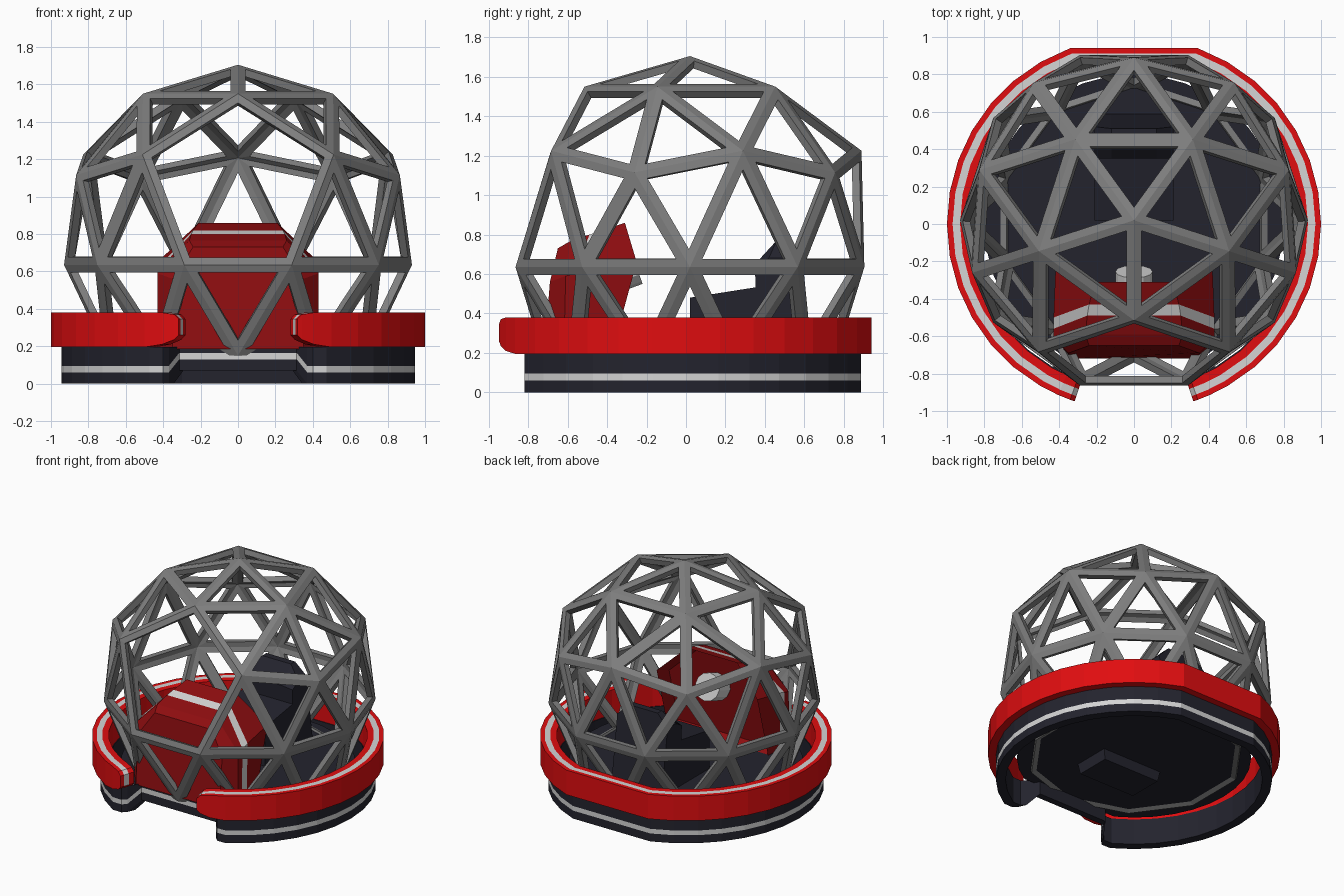
import bpy, bmesh, math
from mathutils import Vector

if "Cube" in bpy.data.objects:
    bpy.data.objects.remove(bpy.data.objects["Cube"])


def material(name, rgb):
    m = bpy.data.materials.new(name)
    m.diffuse_color = (*rgb, 1)
    m.use_nodes = True
    m.node_tree.nodes["Principled BSDF"].inputs["Base Color"].default_value = m.diffuse_color
    return m


RED = material("bright red", (0.75, 0.004, 0.005))
DARK_RED = material("dark red", (0.27, 0.004, 0.005))
NAVY = material("dark navy", (0.017, 0.017, 0.027))
WHITE = material("off white", (0.66, 0.66, 0.66))
GREY = material("frame grey", (0.21, 0.21, 0.21))


def finish(bm, name, mats):
    bmesh.ops.recalc_face_normals(bm, faces=bm.faces)
    me = bpy.data.meshes.new(name)
    bm.to_mesh(me)
    bm.free()
    for m in mats:
        me.materials.append(m)
    ob = bpy.data.objects.new(name, me)
    bpy.context.collection.objects.link(ob)
    return ob


def loft(sections, cyclic=False, cap=True, paint=lambda i, j: 0):
    """Skin a row of closed sections; paint(section, side) picks the material."""
    bm = bmesh.new()
    rows = [[bm.verts.new(p) for p in s] for s in sections]
    n, k = len(rows), len(rows[0])
    for i in range(n if cyclic else n - 1):
        a, b = rows[i], rows[(i + 1) % n]
        for j in range(k):
            f = bm.faces.new((a[j], a[(j + 1) % k], b[(j + 1) % k], b[j]))
            f.material_index = paint(i, j)
    if cap and not cyclic:
        bm.faces.new(rows[0])
        bm.faces.new(rows[-1])
    return bm


def polar(r, deg, z=0.0, cy=0.0):
    a = math.radians(deg)
    return Vector((r * math.cos(a), cy + r * math.sin(a), z))


# Bumper: an open ring with flat back, white piping on top and over both ends
arc = list(range(-60, 71, 10))
ends = [(-71.5, 0.26, 0.345), (-70, 0.235, 0.37), (-66, 0.21, 0.38)]
path = ends + [(a, 0.195, 0.38) for a in arc]
path += [(180 - a, b, t) for a, b, t in reversed(path)]
radii = [0.885, 0.93, 0.97, 1.0]
secs = [[polar(r, a, b) for r in radii] + [polar(r, a, t) for r in reversed(radii)]
        for a, b, t in path]
bm = loft(secs, cap=False, paint=lambda i, j: 1 if j == 5 else 0)
bm.verts.ensure_lookup_table()
for start in (0, 8 * (len(secs) - 1)):
    for c in range(3):
        v = [bm.verts[start + q] for q in (c, c + 1, 6 - c, 7 - c)]
        bm.faces.new(v).material_index = 1 if c == 1 else 0
finish(bm, "bumper", [RED, WHITE])

# Base skirt: closed ring, recessed and raised at the front, with a white stripe
half = [(0.314, -0.70, 0.07), (0.37, -0.79, 0.0), (0.40, -0.82, 0.0)]
half += [(*polar(0.945, a).xy, 0.0) for a in arc]
outline = half + [(-x, y, s) for x, y, s in reversed(half)]
secs = []
for x, y, s in outline:
    secs.append([(x, y, s), (x, y, 0.06 + s), (x, y, 0.095 + s), (x, y, 0.195),
                 (x * 0.93, y * 0.93, 0.195), (x * 0.93, y * 0.93, s)])
finish(loft(secs, cyclic=True, paint=lambda i, j: 1 if j == 1 else 0),
       "base_skirt", [NAVY, WHITE])

# Floor plate, cut straight at the front
rim = [polar(0.80, a) for a in range(0, 360, 10)]
secs = [[(p.x, max(p.y, -0.69), z) for p in rim] for z in (0.165, 0.19)]
finish(loft(secs), "floor", [NAVY])

# Box under the floor
secs = [[(x * w, -0.16 + y * w, z) for x, y in ((-.25, -.14), (.25, -.14), (.25, .14), (-.25, .14))]
        for z, w in ((0.09, 0.94), (0.17, 1.0))]
finish(loft(secs), "underfloor_box", [NAVY])

# Dome frame: geodesic rings, front left open as a pentagon
CY = 0.02
bm = bmesh.new()


def ring(r, z, start, n):
    return [bm.verts.new(polar(r, start + 360 / n * i, z, CY)) for i in range(n)]


apex = bm.verts.new((0, CY, 1.705))
R = ring(0.535, 1.55, -90, 5)
A = ring(0.91, 1.115, -90, 5)
B = ring(0.87, 1.225, -54, 5)
E = ring(0.93, 0.635, -72, 10)
L = ring(0.735, 0.15, -90, 10)
tris = []
for k in range(5):
    n = (k + 1) % 5
    tris += [(apex, R[k], R[n]), (R[k], A[k], B[k]), (R[k], B[k], R[n]),
             (R[n], B[k], A[n]), (A[k], E[2 * k - 1], E[2 * k]), (A[k], E[2 * k], B[k]),
             (B[k], E[2 * k], E[2 * k + 1]), (B[k], E[2 * k + 1], A[n])]
for j in range(10):
    tris += [(E[j - 1], L[j], E[j]), (E[j], L[j], L[(j + 1) % 10])]
for t in tris:
    if A[0] not in t:
        bm.faces.new(t)
bm.faces.new((R[0], B[4], E[9], E[0], B[0]))
bottom = bm.faces.new(L)
bm.verts.remove(A[0])
bmesh.ops.recalc_face_normals(bm, faces=bm.faces)
bmesh.ops.delete(bm, geom=[bottom], context='FACES_ONLY')
panes = list(bm.faces)
bmesh.ops.inset_individual(bm, faces=panes, thickness=0.042, use_even_offset=True)
bmesh.ops.delete(bm, geom=panes, context='FACES')
dome = finish(bm, "dome_frame", [GREY])
mod = dome.modifiers.new("thickness", 'SOLIDIFY')
mod.thickness = 0.04
mod.offset = -1

# Console hood: (bottom y, shoulder y, top y, side x, shoulder z, top x, top z)
stations = [(-0.72, -0.69, -0.65, 0.35, 0.56, 0.24, 0.73),
            (-0.62, -0.61, -0.59, 0.43, 0.59, 0.26, 0.765),
            (-0.57, -0.56, -0.49, 0.43, 0.60, 0.25, 0.80),
            (-0.51, -0.50, -0.43, 0.43, 0.62, 0.24, 0.82),
            (-0.38, -0.25, -0.31, 0.42, 0.66, 0.21, 0.86)]
secs = []
for yb, ys, yt, x, zs, xt, zt in stations:
    right = [(x, yb, 0.185), (x, ys, zs), (xt, yt, zt)]
    secs.append(right + [(-a, b, c) for a, b, c in reversed(right)])
bm = loft(secs, paint=lambda i, j: 1 if i == 2 and j != 5 else 0)
bmesh.ops.recalc_face_normals(bm, faces=bm.faces)
bm.faces.ensure_lookup_table()
rear = bm.faces[-1]
bmesh.ops.inset_region(bm, faces=[rear], thickness=0.05)
bmesh.ops.translate(bm, verts=rear.verts, vec=(0, -0.08, 0))
finish(bm, "console", [DARK_RED, WHITE])

# Round control dial on the console
bm = bmesh.new()
bmesh.ops.create_cone(bm, cap_ends=True, segments=12, radius1=0.10, radius2=0.10, depth=0.14)
dial = finish(bm, "control_dial", [WHITE])
dial.location = (0, -0.32, 0.62)
dial.rotation_euler = (math.radians(-70), 0, 0)

# Seat cushion
profile = [(0.02, 0.185), (0.02, 0.48), (0.37, 0.535), (0.37, 0.185)]
finish(loft([[(x, y, z) for y, z in profile] for x in (-0.21, 0.21)]), "seat_cushion", [NAVY])

# Seat back, narrower at the top
low = [(0.36, 0.185), (0.35, 0.64), (0.42, 0.68), (0.52, 0.68), (0.59, 0.185)]
high = [(0.36, 0.185), (0.35, 0.65), (0.46, 0.77), (0.51, 0.77), (0.59, 0.185)]
secs = [[(x, y, z) for y, z in p]
        for x, p in ((-0.21, low), (-0.12, high), (0.12, high), (0.21, low))]
finish(loft(secs), "seat_back", [NAVY])
